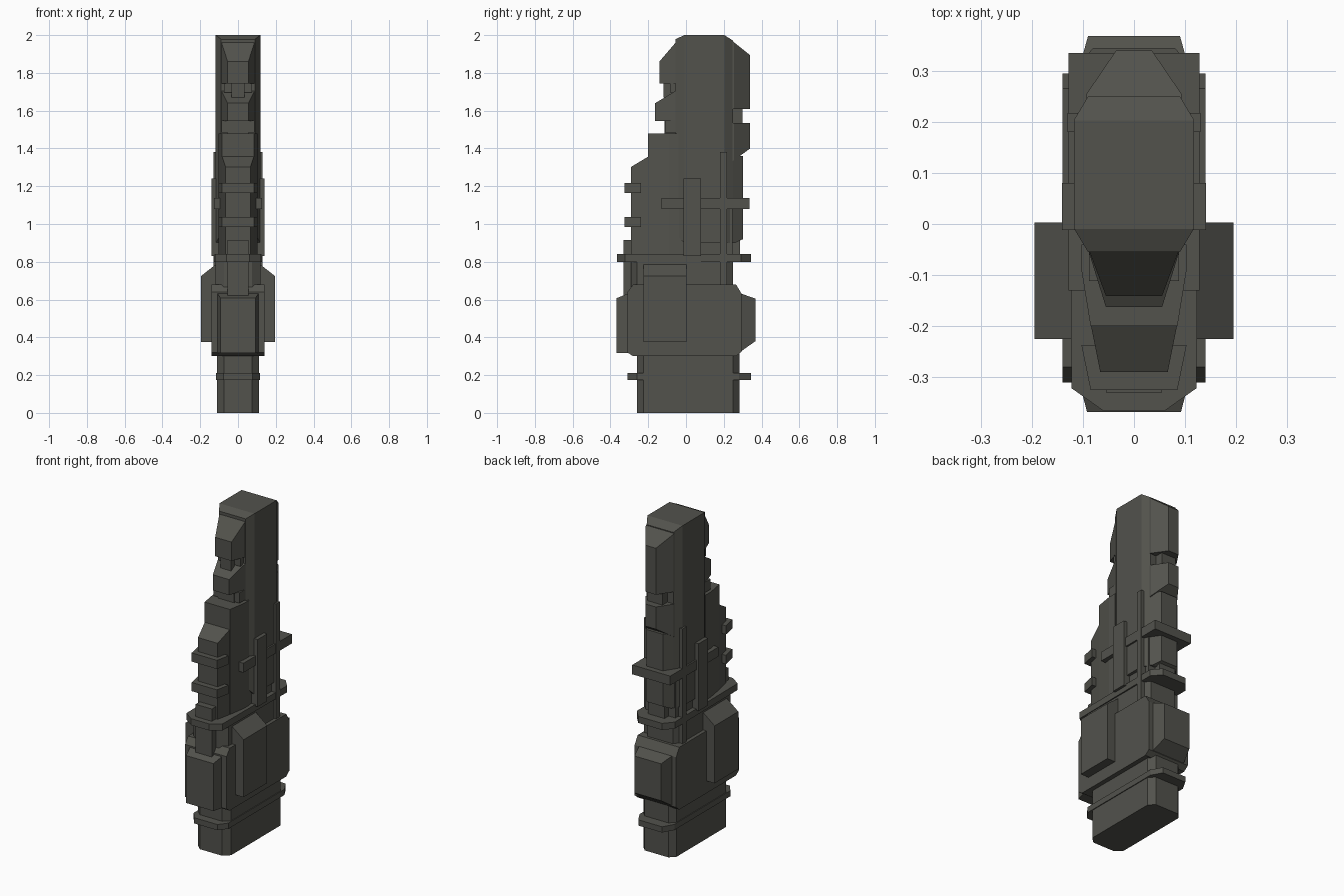
import bpy, bmesh
from mathutils import Vector

mat = bpy.data.materials.new("dark olive grey")
mat.diffuse_color = (0.085, 0.085, 0.073, 1)


def finish(name, bm):
    bmesh.ops.recalc_face_normals(bm, faces=bm.faces[:])
    me = bpy.data.meshes.new(name)
    bm.to_mesh(me)
    bm.free()
    me.materials.append(mat)
    ob = bpy.data.objects.new(name, me)
    bpy.context.collection.objects.link(ob)
    return ob


def extrude(bm, pts, direction):
    face = bm.faces.new([bm.verts.new(p) for p in pts])
    res = bmesh.ops.extrude_face_region(bm, geom=[face])
    verts = [g for g in res["geom"] if isinstance(g, bmesh.types.BMVert)]
    bmesh.ops.translate(bm, verts=verts, vec=direction)


def part(name, half, z0, z1, cuts=()):
    """Extrude a mirrored plan outline; slice it with sloped (y,z)-(y,z) planes."""
    outline = half + [(-x, y) for x, y in reversed(half)]
    bm = bmesh.new()
    extrude(bm, [(x, y, z0) for x, y in outline], (0, 0, z1 - z0))
    ys = [y for x, y in half]
    centre = Vector((0, (min(ys) + max(ys)) / 2, (z0 + z1) / 2))
    for ya, za, yb, zb in cuts:
        p = Vector((0, ya, za))
        n = Vector((0, za - zb, yb - ya)).normalized()
        if n.dot(centre - p) > 0:
            n = -n
        geom = bm.verts[:] + bm.edges[:] + bm.faces[:]
        res = bmesh.ops.bisect_plane(bm, geom=geom, plane_co=p, plane_no=n, clear_outer=True)
        edges = [g for g in res["geom_cut"] if isinstance(g, bmesh.types.BMEdge)]
        bmesh.ops.holes_fill(bm, edges=edges)
    return finish(name, bm)


def block(name, x, y0, y1, z0, z1, cuts=()):
    return part(name, [(x, y0), (x, y1)], z0, z1, cuts)


# Base with chamfered corners and its ring
part("base", [(0.075, -0.26), (0.112, -0.225), (0.112, 0.25), (0.08, 0.283)], 0, 0.34)
part("base_ring", [(0.078, -0.31), (0.117, -0.26), (0.117, 0.28), (0.08, 0.345)], 0.175, 0.21)

# Wide middle housing with bevelled ends
block("middle_housing", 0.14, -0.31, 0.295, 0.30, 0.68,
      [(-0.31, 0.64, -0.28, 0.68), (-0.31, 0.32, -0.28, 0.30),
       (0.295, 0.63, 0.265, 0.68), (0.295, 0.325, 0.265, 0.30)])
part("front_plate", [(0.092, -0.368), (0.11, -0.30)], 0.318, 0.64,
     [(-0.368, 0.607, -0.30, 0.635)])
part("back_plate", [(0.115, 0.28), (0.09, 0.368)], 0.31, 0.64,
     [(0.368, 0.605, 0.29, 0.632), (0.368, 0.38, 0.29, 0.325)])

# Side pods, one profile running through the housing
side = [(0.195, 0.375), (0.195, 0.725), (0.10, 0.80)]
bm = bmesh.new()
extrude(bm, [(x, -0.225, z) for x, z in side + [(-x, z) for x, z in reversed(side)]], (0, 0.228, 0))
finish("side_pods", bm)

# Collar above the housing
part("upper_housing", [(0.075, -0.29), (0.118, -0.26), (0.118, 0.20), (0.085, 0.248)], 0.66, 0.81)
block("front_spine", 0.055, -0.33, -0.2, 0.55, 0.915)
part("flange", [(0.06, -0.366), (0.122, -0.322), (0.128, 0.29), (0.08, 0.345)], 0.80, 0.84)

# Main tower
part("tower", [(0.09, -0.055), (0.118, -0.008), (0.118, 0.203), (0.09, 0.25)], 0.90, 2.0,
     [(-0.055, 1.978, -0.01, 2.0), (0.25, 1.97, 0.203, 2.0),
      (-0.055, 0.95, -0.01, 0.90)])
block("tower_core", 0.10, -0.10, 0.245, 0.82, 1.10)

# Side rails and strap around the tower
block("tall_side_rail", 0.13, 0.18, 0.217, 0.66, 1.38)
block("short_side_rail", 0.141, -0.012, 0.08, 0.83, 1.24)
block("tower_strap", 0.128, -0.13, 0.335, 1.08, 1.137)

# Stepped front spine, lower to upper
part("front_stack_rear", [(0.085, -0.20), (0.103, -0.09), (0.103, -0.04)], 0.82, 1.48)
part("front_stack", [(0.066, -0.29), (0.086, -0.19)], 0.82, 1.40,
     [(-0.29, 1.303, -0.20, 1.357)])
for i, z in enumerate((0.985, 1.165)):
    part(f"front_clamp_{i + 1}", [(0.085, -0.325), (0.103, -0.237)], z, z + 0.053)
block("front_link_lower", 0.088, -0.112, -0.03, 1.485, 1.548)
block("front_link_core", 0.055, -0.115, -0.03, 1.46, 1.56)
part("front_box_lower", [(0.055, -0.163), (0.09, -0.05), (0.09, -0.03)], 1.545, 1.71,
     [(-0.163, 1.64, -0.055, 1.705)])
block("front_link_upper", 0.075, -0.085, -0.03, 1.695, 1.75)
block("front_link_pin", 0.035, -0.118, -0.03, 1.67, 1.75)
part("front_box_upper", [(0.055, -0.141), (0.087, -0.055), (0.087, -0.03)], 1.745, 1.99,
     [(-0.141, 1.86, -0.055, 1.96)])

# Back spine
part("back_column", [(0.09, 0.22), (0.09, 0.25), (0.055, 0.302)], 0.90, 1.36,
     [(0.302, 0.92, 0.24, 0.89)])
block("back_column_foot", 0.055, 0.2, 0.285, 0.82, 0.93)
part("back_box_lower", [(0.093, 0.22), (0.093, 0.255), (0.035, 0.34)], 1.32, 1.535,
     [(0.34, 1.40, 0.25, 1.335)])
block("back_link", 0.05, 0.22, 0.298, 1.50, 1.63)
part("back_box_upper", [(0.093, 0.22), (0.093, 0.255), (0.035, 0.34)], 1.61, 1.98,
     [(0.34, 1.893, 0.25, 1.965)])
